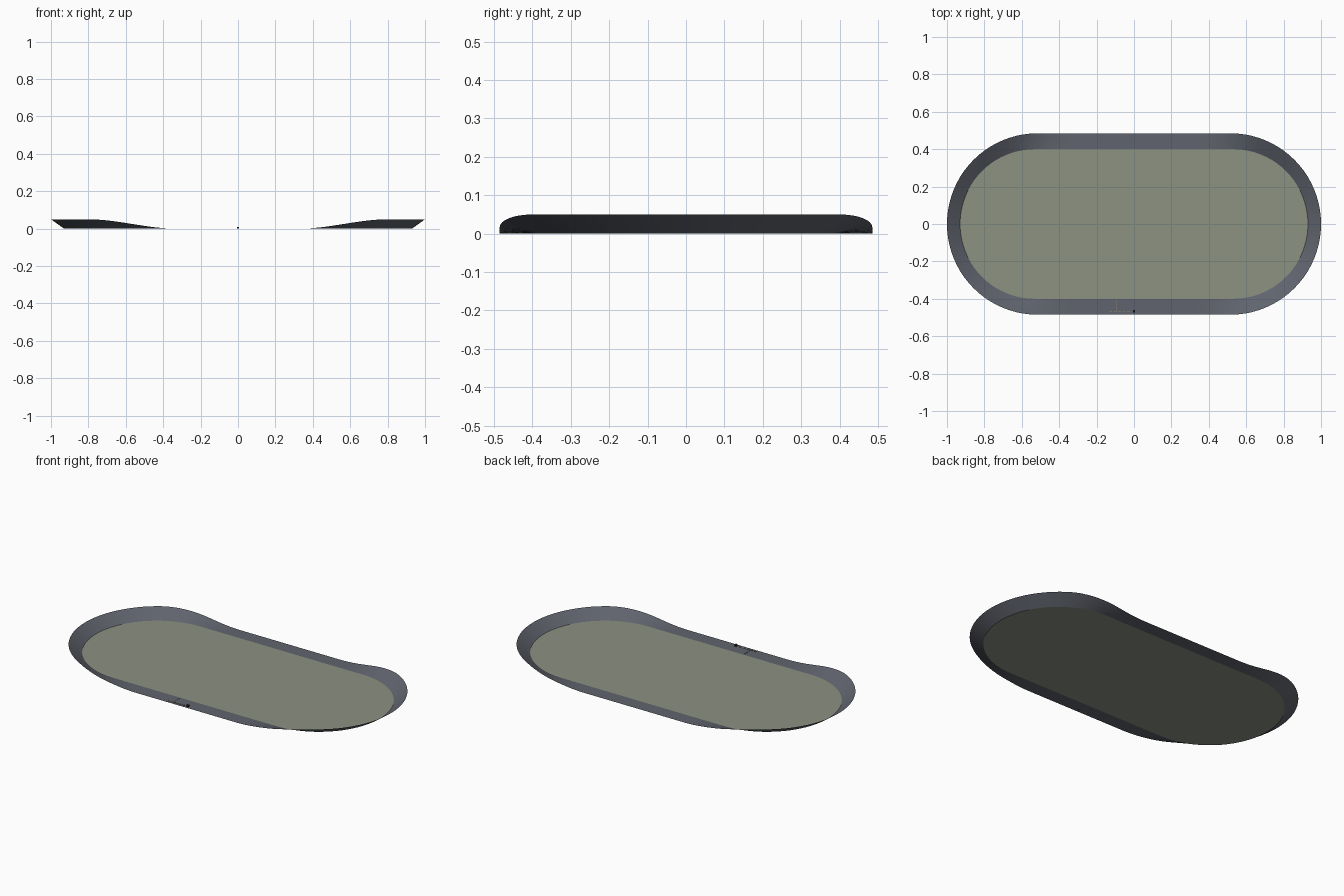
import bpy, bmesh, math

cube = bpy.data.objects.get("Cube")
if cube:
    bpy.data.objects.remove(cube)


def material(name, rgb):
    m = bpy.data.materials.new(name)
    m.use_nodes = True
    m.diffuse_color = (*rgb, 1)
    m.node_tree.nodes["Principled BSDF"].inputs["Base Color"].default_value = (*rgb, 1)
    return m


slate = material("slate asphalt", (0.117, 0.127, 0.153))
grass = material("dull green field", (0.262, 0.287, 0.223))
dark = material("dark marker", (0.02, 0.02, 0.022))
tan = material("tan paint", (0.3, 0.26, 0.17))


def stadium(half, radius, arc=40, straight=28):
    """Counter-clockwise outline: a half circle and a straight, twice."""
    pts = []
    for side in (1, -1):
        for i in range(arc):
            a = math.pi * (i / arc - 0.5)
            pts.append((side * (half + radius * math.cos(a)), side * radius * math.sin(a)))
        for i in range(straight):
            pts.append((side * half * (1 - 2 * i / straight), side * radius))
    return pts


def banking(x):
    """Height of the outer rim, eased from the straights into the turns."""
    t = min(max((abs(x) - 0.33) / 0.47, 0), 1)
    return 0.05 * t * t * (3 - 2 * t)


def finish(name, bm, mat, smooth=False):
    me = bpy.data.meshes.new(name)
    bm.to_mesh(me)
    bm.free()
    me.materials.append(mat)
    for p in me.polygons:
        p.use_smooth = smooth
    ob = bpy.data.objects.new(name, me)
    bpy.context.collection.objects.link(ob)
    return ob


inner = stadium(0.53, 0.4)
outer = stadium(0.515, 0.485)

# Banked track ring, flat on the straights and raised at the turns
bm = bmesh.new()
rings = []
bands = 3
for b in range(bands + 1):
    t = b / bands
    rings.append([bm.verts.new((i[0] + (o[0] - i[0]) * t, i[1] + (o[1] - i[1]) * t,
                                banking(o[0]) * t)) for i, o in zip(inner, outer)])
n = len(inner)
for a, b in zip(rings, rings[1:]):
    for k in range(n):
        j = (k + 1) % n
        bm.faces.new((a[k], b[k], b[j], a[j]))
finish("banked_track", bm, slate, smooth=True)

# Flat infield
bm = bmesh.new()
bm.faces.new([bm.verts.new((x, y, 0)) for x, y in inner])
finish("infield", bm, grass)


def box(name, center, size, mat):
    bm = bmesh.new()
    bmesh.ops.create_cube(bm, size=1)
    for v in bm.verts:
        v.co = [c + s * p for c, s, p in zip(center, size, v.co)]
    return finish(name, bm, mat)


# Start line across the track and grid line along it
for i in range(4):
    box(f"start_line_dash_{i}", (-0.095, -0.415 - 0.016 * i, 0.001), (0.003, 0.01, 0.002), tan)
for i in range(5):
    box(f"grid_line_dash_{i}", (-0.125 + 0.024 * i, -0.468, 0.001), (0.016, 0.003, 0.002), tan)

# Small marker block at the trackside
box("trackside_marker", (0, -0.467, 0.005), (0.012, 0.014, 0.01), dark)
